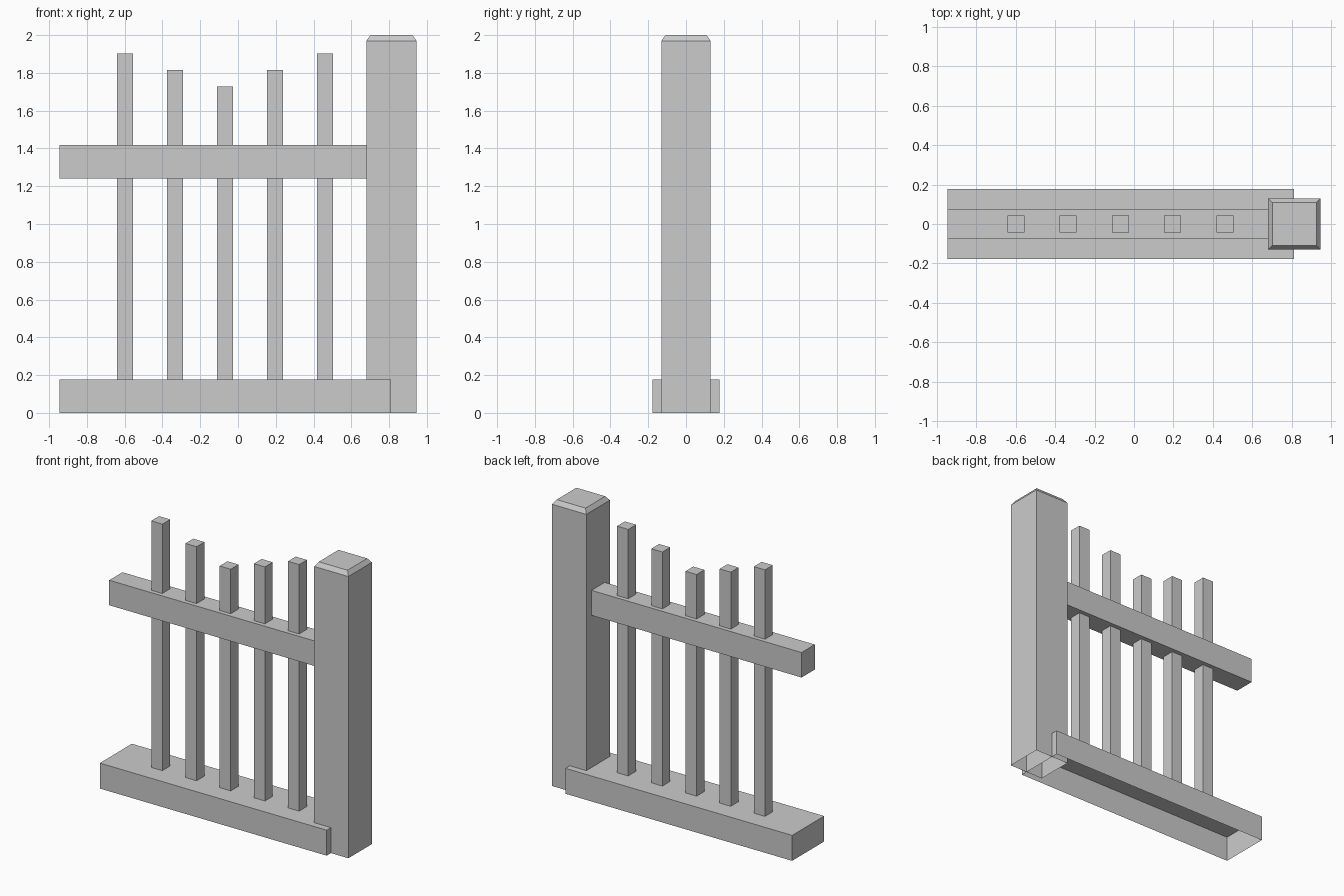
import bpy
import bmesh

if "Cube" in bpy.data.objects:
    bpy.data.objects.remove(bpy.data.objects["Cube"], do_unlink=True)

# Single plain grey finish
GREY = (0.6, 0.6, 0.6, 1)
grey = bpy.data.materials.new("plain grey")
grey.use_nodes = True
grey.diffuse_color = GREY
grey.node_tree.nodes["Principled BSDF"].inputs["Base Color"].default_value = GREY


def box(name, low, high, open_bottom=False, chamfer=None):
    """Box between two corners; chamfer = (inset, height) of the sloped top rim."""
    bm = bmesh.new()
    bmesh.ops.create_cube(bm, size=1)
    for v in bm.verts:
        v.co = [a + (c + 0.5) * (b - a) for a, b, c in zip(low, high, v.co)]
    bm.normal_update()
    bottom = next(f for f in bm.faces if f.normal.z < -0.9)
    top = next(f for f in bm.faces if f.normal.z > 0.9)
    if chamfer:
        inset, height = chamfer
        bmesh.ops.inset_region(bm, faces=[top], thickness=inset, depth=0)
        rim = set(top.verts)
        for v in bm.verts:
            if v.co.z > high[2] - 0.001 and v not in rim:
                v.co.z -= height
    if open_bottom:
        bmesh.ops.delete(bm, geom=[bottom], context='FACES_ONLY')
    mesh = bpy.data.meshes.new(name)
    bm.to_mesh(mesh)
    bm.free()
    mesh.materials.append(grey)
    obj = bpy.data.objects.new(name, mesh)
    bpy.context.collection.objects.link(obj)
    return obj


# Hollow plinth and end post, both open underneath
box("base_plinth", (-0.945, -0.177, 0), (0.81, 0.177, 0.178), open_bottom=True)
box("end_post", (0.68, -0.13, 0), (0.945, 0.13, 2), open_bottom=True, chamfer=(0.03, 0.03))

# Horizontal rail running into the post
box("cross_rail", (-0.945, -0.073, 1.242), (0.81, 0.073, 1.417))

# Upright bars, dipping towards the middle one
HALF = 0.043
for i in range(5):
    x = -0.598 + 0.2645 * i
    top_z = 1.728 + 0.087 * abs(i - 2)
    box(f"upright_bar_{i + 1}", (x - HALF, -HALF, 0.178), (x + HALF, HALF, top_z), open_bottom=True)
